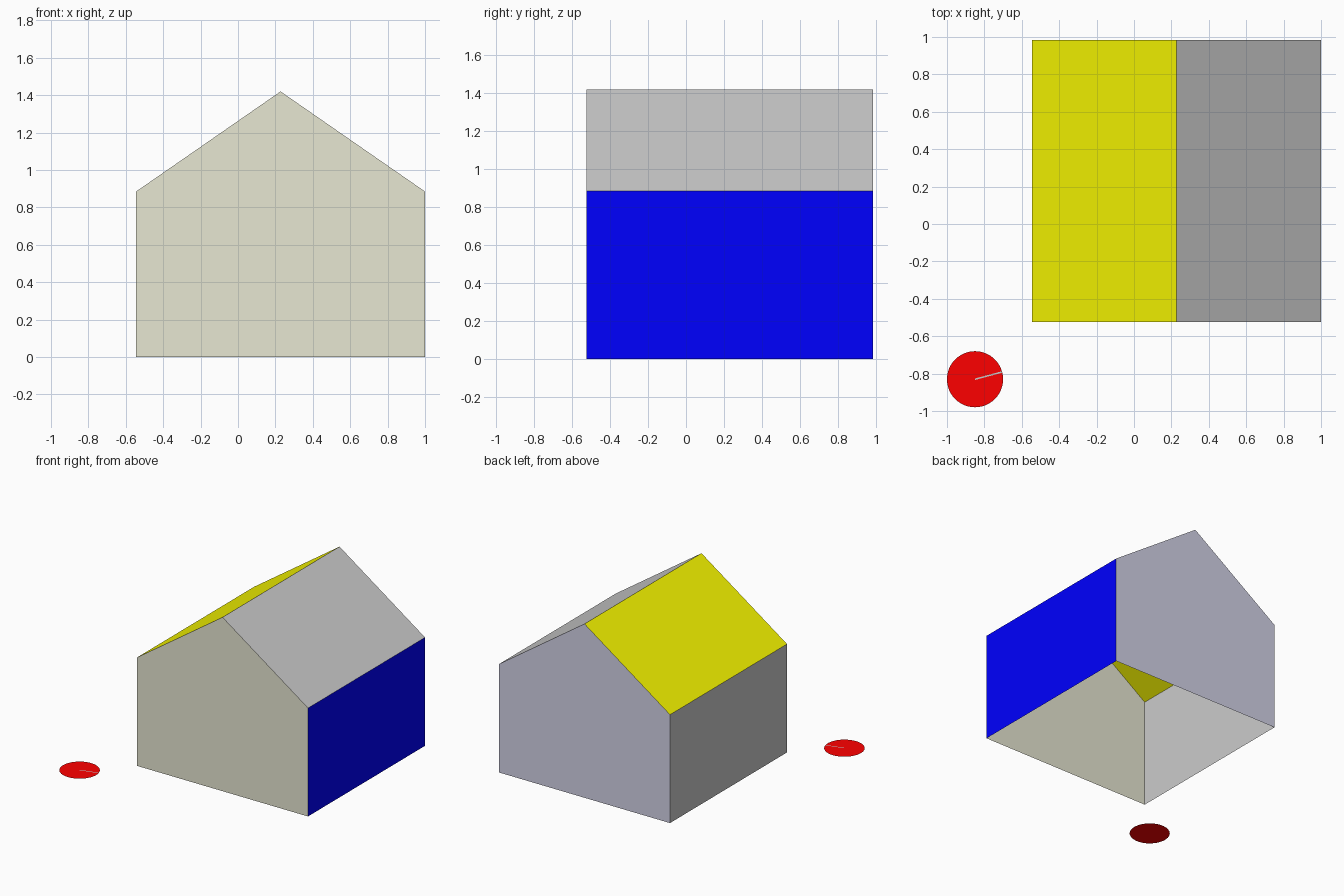
import bpy
import math
from mathutils import Vector

if "Cube" in bpy.data.objects:
    bpy.data.objects.remove(bpy.data.objects["Cube"])

# House extents
X0, X1 = -0.545, 1.0
Y0, Y1 = -0.525, 0.985
EAVE, RIDGE = 0.885, 1.42
XM = (X0 + X1) / 2
CENTRE = Vector((XM, (Y0 + Y1) / 2, 0.6))


def panel(name, points, colour=None, outward=None):
    """One flat polygon whose normal points along outward (default: away from the house centre)."""
    pts = [Vector(p) for p in points]
    mesh = bpy.data.meshes.new(name)
    mesh.from_pydata(pts, [], [list(range(len(pts)))])
    mesh.update()
    out = outward or sum(pts, Vector()) / len(pts) - CENTRE
    if mesh.polygons[0].normal.dot(out) < 0:
        mesh.flip_normals()
    obj = bpy.data.objects.new(name, mesh)
    bpy.context.collection.objects.link(obj)
    if colour:
        mat = bpy.data.materials.new(name + "_colour")
        mat.diffuse_color = (*colour, 1)
        mat.use_nodes = True
        mat.node_tree.nodes["Principled BSDF"].inputs["Base Color"].default_value = mat.diffuse_color
        mesh.materials.append(mat)
    return obj


def extruded_edge(name, a, b, colour=None):
    """Sweep a segment of the gable profile along the depth of the house."""
    return panel(name, [(a[0], Y0, a[1]), (b[0], Y0, b[1]),
                        (b[0], Y1, b[1]), (a[0], Y1, a[1])], colour)


# Gable profile: left base, left eave, ridge, right eave, right base
profile = [(X0, 0), (X0, EAVE), (XM, RIDGE), (X1, EAVE), (X1, 0)]

# Gable walls
for name, y, colour in (("front_wall", Y0, (0.8, 0.8, 0.65)),
                        ("back_wall", Y1, (0.65, 0.65, 0.8))):
    panel(name, [(x, y, z) for x, z in profile], colour)

# Side walls and roof slopes, open underneath
parts = [("left_wall", None), ("left_roof", (0.95, 0.95, 0.0)),
         ("right_roof", None), ("right_wall", (0.0, 0.0, 1.0))]
for (name, colour), a, b in zip(parts, profile, profile[1:]):
    extruded_edge(name, a, b, colour)

# Flat ground disc beside the house
UP = Vector((0, 0, 1))
C, R = Vector((-0.85, -0.83, 0)), 0.15
N = 48
panel("ground_disc",
      [C + R * Vector((math.cos(t), math.sin(t), 0))
       for t in (2 * math.pi * i / N for i in range(N))],
      (1.0, 0.0, 0.0), UP)

# Thin pointer lying on the disc
ang = math.radians(15)
along = Vector((math.cos(ang), math.sin(ang), 0)) * R * 0.99
side = Vector((-math.sin(ang), math.cos(ang), 0)) * 0.004
base = C + UP * 0.001
panel("disc_pointer", [base - side, base + along - side,
                       base + along + side, base + side], None, UP)
